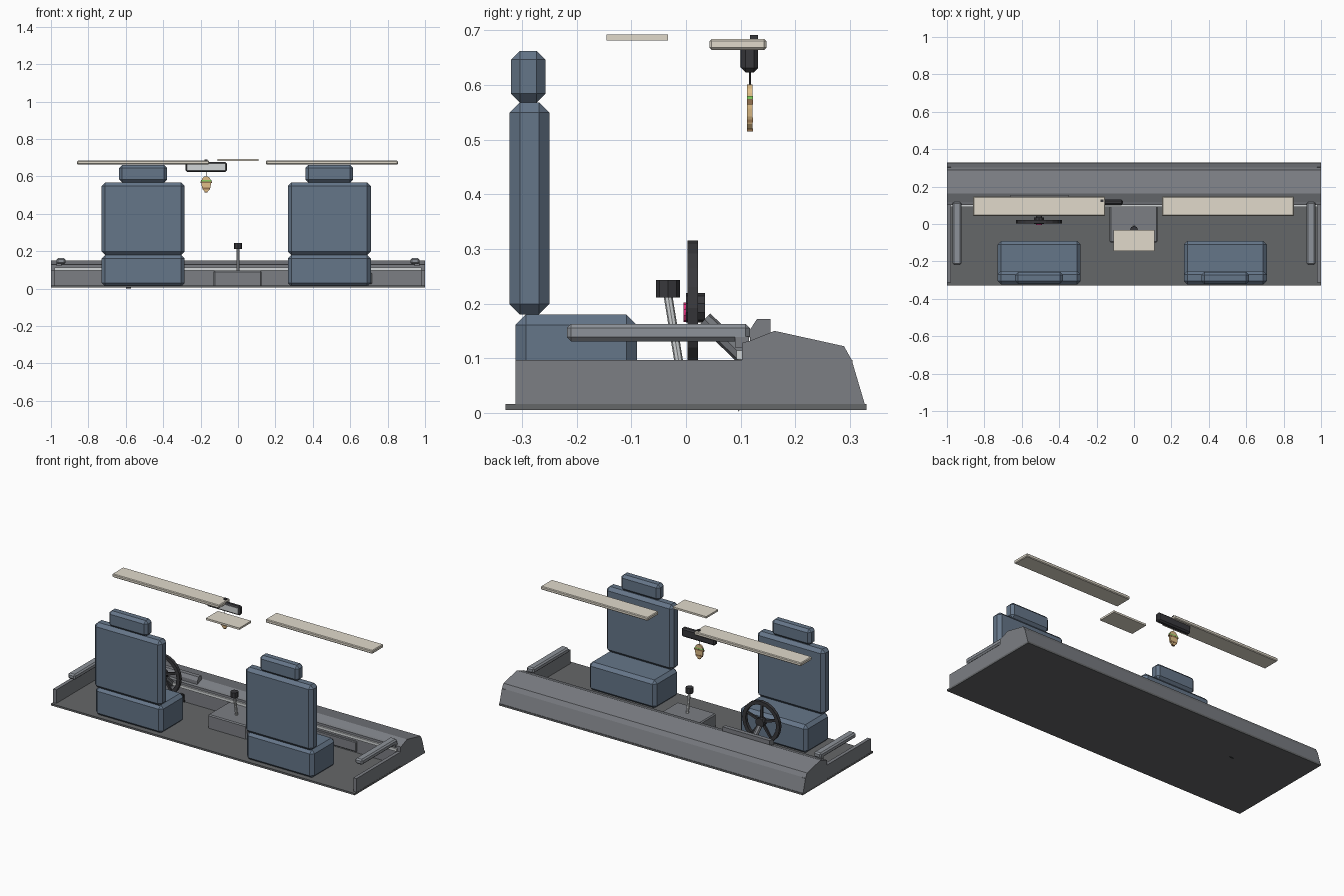
import bpy, bmesh, math
from mathutils import Vector

if "Cube" in bpy.data.objects:
    bpy.data.objects.remove(bpy.data.objects["Cube"])


def mat(name, r, g, b):
    m = bpy.data.materials.new(name)
    m.diffuse_color = (r, g, b, 1)
    m.use_nodes = True
    m.node_tree.nodes["Principled BSDF"].inputs["Base Color"].default_value = m.diffuse_color
    return m


PANEL = mat("panel_grey", 0.20, 0.21, 0.23)
FLOOR = mat("carpet", 0.13, 0.135, 0.14)
SEAT = mat("seat_blue", 0.13, 0.18, 0.25)
ARM = mat("arm_grey", 0.27, 0.29, 0.32)
CREAM = mat("cream", 0.75, 0.70, 0.60)
DARK = mat("dark_plastic", 0.04, 0.04, 0.045)
LIGHT = mat("light_metal", 0.65, 0.67, 0.68)
TAN = mat("tan", 0.75, 0.52, 0.25)
BROWN = mat("brown", 0.30, 0.17, 0.08)
GREEN = mat("green", 0.25, 0.65, 0.12)
PINK = mat("pink", 0.75, 0.03, 0.20)


def finish(name, bm, material, bevel=0):
    bmesh.ops.recalc_face_normals(bm, faces=bm.faces)
    me = bpy.data.meshes.new(name)
    bm.to_mesh(me)
    bm.free()
    me.materials.append(material)
    ob = bpy.data.objects.new(name, me)
    bpy.context.collection.objects.link(ob)
    if bevel:
        b = ob.modifiers.new("bevel", 'BEVEL')
        b.width, b.segments = bevel, 1
    return ob


def box(name, x, y, z, material, bevel=0):
    bm = bmesh.new()
    bmesh.ops.create_cube(bm, size=1)
    for v in bm.verts:
        v.co = [(a + b) / 2 + c * (b - a) for (a, b), c in zip((x, y, z), v.co)]
    return finish(name, bm, material, bevel)


def extrude(name, pts, a, b, axis, material, bevel=0):
    """Extrude a profile from a to b along axis 'x' (pts are y,z) or 'y' (pts are x,z)."""
    bm = bmesh.new()
    co = [(a, p, q) if axis == 'x' else (p, a, q) for p, q in pts]
    f = bm.faces.new([bm.verts.new(c) for c in co])
    r = bmesh.ops.extrude_face_region(bm, geom=[f])
    d = Vector((b - a, 0, 0)) if axis == 'x' else Vector((0, b - a, 0))
    bmesh.ops.translate(bm, vec=d, verts=[g for g in r["geom"] if isinstance(g, bmesh.types.BMVert)])
    return finish(name, bm, material, bevel)


def rod(name, p, q, radius, sides, material):
    p, q = Vector(p), Vector(q)
    bm = bmesh.new()
    bmesh.ops.create_cone(bm, cap_ends=True, segments=sides, radius1=radius, radius2=radius, depth=(q - p).length)
    ob = finish(name, bm, material)
    ob.location = (p + q) / 2
    ob.rotation_euler = (q - p).to_track_quat('Z', 'Y').to_euler()
    return ob


# Floor pan, side sills and dashboard
box("floor", (-1, 1), (-0.33, 0.33), (0.005, 0.016), FLOOR)
for s, side in ((-1, "left"), (1, "right")):
    x = sorted((s * 0.978, s * 0.999))
    box(side + "_sill", x, (-0.312, 0.305), (0.006, 0.097), PANEL)
    box(side + "_armrest", sorted((s * 0.922, s * 0.97)), (-0.218, 0.117), (0.131, 0.163), ARM, 0.008)
    box(side + "_armrest_bracket", sorted((s * 0.945, s * 0.97)), (0.09, 0.115), (0.12, 0.14), PANEL)
extrude("dashboard", [(0.33, 0.006), (0.303, 0.097), (0.289, 0.122), (0.162, 0.15), (0.117, 0.132),
                      (0.102, 0.128), (0.102, 0.006)], -1, 1, 'x', PANEL)
box("dash_trim", (-0.98, 0.98), (0.092, 0.103), (0.098, 0.114), LIGHT)
box("glovebox", (0.28, 0.716), (0.09, 0.103), (0.025, 0.085), PANEL, 0.004)
extrude("instrument_hood", [(0.117, 0.13), (0.117, 0.152), (0.13, 0.172), (0.155, 0.172), (0.155, 0.145)],
        -0.66, -0.35, 'x', PANEL)

# Centre console and gear lever
box("console", (-0.13, 0.125), (-0.10, 0.102), (0.01, 0.096), PANEL, 0.006)
rod("gear_lever", (0, -0.013, 0.092), (0, -0.033, 0.215), 0.008, 8, LIGHT)
rod("gear_knob", (0, -0.033, 0.211), (0, -0.033, 0.243), 0.022, 8, DARK)

# Seats
for cx, side in ((-0.507, "driver"), (0.488, "passenger")):
    w = (cx - 0.222, cx + 0.222)
    box(side + "_seat_cushion", w, (-0.312, -0.09), (0.012, 0.18), SEAT, 0.019)
    box(side + "_seat_back", w, (-0.323, -0.25), (0.18, 0.568), SEAT, 0.019)
    box(side + "_headrest", (cx - 0.128, cx + 0.128), (-0.32, -0.257), (0.568, 0.662), SEAT, 0.016)

# Steering wheel: square-section rim, spokes, hub and column
WX, WZ = -0.508, 0.192
bm = bmesh.new()
N = 20
rings = []
for i in range(N):
    a = 2 * math.pi * i / N
    rings.append([bm.verts.new((WX + r * math.sin(a), y, WZ + r * math.cos(a)))
                  for r, y in ((0.123, 0.003), (0.123, 0.022), (0.101, 0.022), (0.101, 0.003))])
for i in range(N):
    p, q = rings[i], rings[(i + 1) % N]
    for j in range(4):
        k = (j + 1) % 4
        bm.faces.new((p[j], p[k], q[k], q[j]))
finish("steering_rim", bm, DARK)
for i in range(5):
    a = 2 * math.pi * i / 5
    d, t = Vector((math.sin(a), math.cos(a))), Vector((math.cos(a), -math.sin(a)))
    c = Vector((WX, WZ))
    pts = [c + t * 0.009, c + d * 0.106 + t * 0.006, c + d * 0.106 - t * 0.006, c - t * 0.009]
    extrude("steering_spoke_%d" % (i + 1), [tuple(p) for p in pts], 0.007, 0.017, 'y', DARK)
rod("steering_hub", (WX, 0.0, WZ), (WX, 0.035, WZ), 0.027, 10, DARK)
rod("hub_button", (WX, -0.005, 0.184), (WX, 0.002, 0.184), 0.018, 10, PINK)
rod("steering_column", (WX, 0.034, 0.171), (WX, 0.112, 0.096), 0.015, 8, PANEL)

# Pedals
for i, px in enumerate((-0.585, -0.51, -0.435)):
    extrude("pedal_%d" % (i + 1), [(0.096, 0.001 if i == 0 else 0.016), (0.102, 0.016), (0.095, 0.065), (0.088, 0.065)],
            px - 0.014, px + 0.014, 'x', DARK)

# Sun visors and ceiling lamp
box("left_visor", (-0.86, -0.155), (0.043, 0.147), (0.664, 0.684), CREAM, 0.004)
box("right_visor", (0.15, 0.855), (0.043, 0.147), (0.664, 0.684), CREAM, 0.004)
box("ceiling_lamp", (-0.11, 0.11), (-0.145, -0.033), (0.681, 0.692), CREAM)

# Rear-view mirror
box("mirror_housing", (-0.28, -0.06), (0.101, 0.132), (0.623, 0.676), DARK, 0.008)
box("mirror_glass", (-0.272, -0.068), (0.099, 0.103), (0.632, 0.668), LIGHT)
box("mirror_mount", (-0.178, -0.162), (0.117, 0.132), (0.67, 0.691), DARK)

# Hanging ornament: flat rounded body with coloured bands on a string
OX = -0.17
rod("ornament_string", (OX, 0.117, 0.59), (OX, 0.117, 0.63), 0.0015, 6, DARK)
head = [(OX + 0.025 * math.cos(math.pi * i / 8), 0.575 + 0.026 * math.sin(math.pi * i / 8)) for i in range(9)]
chin = [(OX + 0.025 * math.cos(math.pi * i / 8), 0.557 - 0.040 * math.sin(math.pi * i / 8)) for i in range(9)]
extrude("ornament_body", head + chin[::-1], 0.112, 0.122, 'y', TAN)
for name, hw, z0, z1, m in (("green_band", 0.027, 0.574, 0.580, GREEN), ("brim", 0.03, 0.564, 0.573, BROWN),
                            ("lower_band", 0.021, 0.531, 0.540, BROWN), ("tip", 0.008, 0.515, 0.520, BROWN)):
    box("ornament_" + name, (OX - hw, OX + hw), (0.1115, 0.1225), (z0, z1), m)
